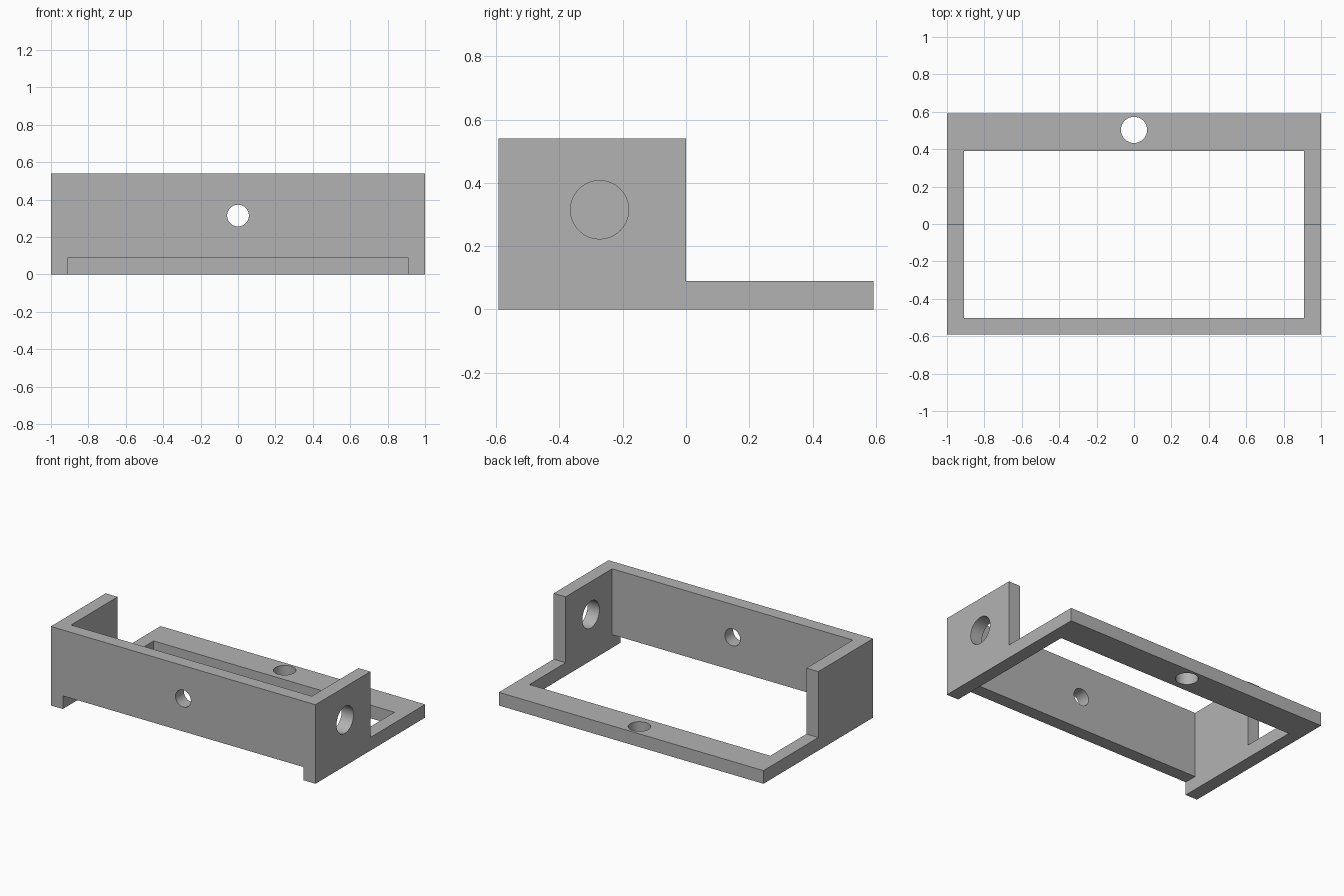
import bpy
import math
from mathutils import Vector

cube = bpy.data.objects.get("Cube")
if cube:
    bpy.data.objects.remove(cube, do_unlink=True)

# Overall sizes
HALF_X, HALF_Y = 1.0, 0.592
WALL, HEIGHT = 0.09, 0.54
INNER_X = HALF_X - WALL
BAR_FRONT = 0.39
HOLE_Z = 0.315
SIDE_HOLE = (-0.273, HOLE_Z)
SIDE_RADIUS = 0.092
PLUG_DEPTH = 0.03

grey = bpy.data.materials.new("plain_grey")
grey.use_nodes = True
colour = (0.45, 0.45, 0.45, 1)
grey.diffuse_color = colour
grey.node_tree.nodes["Principled BSDF"].inputs["Base Color"].default_value = colour


def prism(name, outline, to_point, depth):
    """Extrude a 2D outline along the vector depth."""
    n = len(outline)
    near = [Vector(to_point(a, b)) for a, b in outline]
    far = [p + Vector(depth) for p in near]
    faces = [tuple(range(n))[::-1], tuple(range(n, 2 * n))]
    faces += [(i, (i + 1) % n, n + (i + 1) % n, n + i) for i in range(n)]
    mesh = bpy.data.meshes.new(name)
    mesh.from_pydata(near + far, [], faces)
    mesh.materials.append(grey)
    obj = bpy.data.objects.new(name, mesh)
    bpy.context.collection.objects.link(obj)
    # Make every face point outward
    bpy.context.view_layer.objects.active = obj
    obj.select_set(True)
    bpy.ops.object.mode_set(mode="EDIT")
    bpy.ops.mesh.select_all(action="SELECT")
    bpy.ops.mesh.normals_make_consistent(inside=False)
    bpy.ops.object.mode_set(mode="OBJECT")
    obj.select_set(False)
    return obj


def cylinder(name, centre, radius, length, axis):
    turn = {"X": (0, math.pi / 2, 0), "Y": (math.pi / 2, 0, 0), "Z": (0, 0, 0)}[axis]
    bpy.ops.mesh.primitive_cylinder_add(vertices=64, radius=radius, depth=length,
                                        location=centre, rotation=turn)
    obj = bpy.context.object
    obj.name = name
    obj.data.materials.append(grey)
    obj.select_set(False)
    return obj


def drill(target, centre, radius, length, axis):
    """Cut a round hole, then discard the cutter."""
    cutter = cylinder("hole_cutter", centre, radius, length, axis)
    cutter.hide_render = True
    mod = target.modifiers.new("hole", "BOOLEAN")
    mod.operation = "DIFFERENCE"
    mod.solver = "EXACT"
    mod.object = cutter
    bpy.ops.object.select_all(action="DESELECT")
    bpy.context.view_layer.objects.active = target
    target.select_set(True)
    bpy.ops.object.modifier_apply(modifier=mod.name)
    bpy.ops.object.shade_smooth_by_angle(angle=math.radians(30))
    target.select_set(False)
    bpy.data.objects.remove(cutter, do_unlink=True)


# Side plates: tall at the front, stepping down to a low rail at the back
side_outline = [(-HALF_Y, 0), (BAR_FRONT, 0), (BAR_FRONT, WALL),
                (0, WALL), (0, HEIGHT), (-HALF_Y, HEIGHT)]
sides = {}
for name, x in (("right_side", -HALF_X), ("left_side", INNER_X)):
    sides[name] = prism(name, side_outline, lambda y, z: (x, y, z), (WALL, 0, 0))

# Front panel, raised above the floor between the side plates
front = prism("front_panel",
              [(-INNER_X, WALL), (INNER_X, WALL), (INNER_X, HEIGHT), (-INNER_X, HEIGHT)],
              lambda x, z: (x, -HALF_Y, z), (0, WALL, 0))

# Wide flat bar closing the frame at the back
back = prism("back_bar",
             [(-HALF_X, BAR_FRONT), (HALF_X, BAR_FRONT), (HALF_X, HALF_Y), (-HALF_X, HALF_Y)],
             lambda x, y: (x, y, 0), (0, 0, WALL))

# Round holes
drill(front, (0, -HALF_Y, HOLE_Z), 0.058, 0.4, "Y")
drill(back, (0, 0.503, 0), 0.07, 0.4, "Z")
drill(sides["left_side"], (HALF_X, *SIDE_HOLE), SIDE_RADIUS, 0.4, "X")

# Flush disc let into the outside of the right plate
drill(sides["right_side"], (-HALF_X, *SIDE_HOLE), SIDE_RADIUS, 2 * PLUG_DEPTH, "X")
plug = cylinder("right_side_plug", (-HALF_X + PLUG_DEPTH / 2, *SIDE_HOLE),
                SIDE_RADIUS, PLUG_DEPTH, "X")
